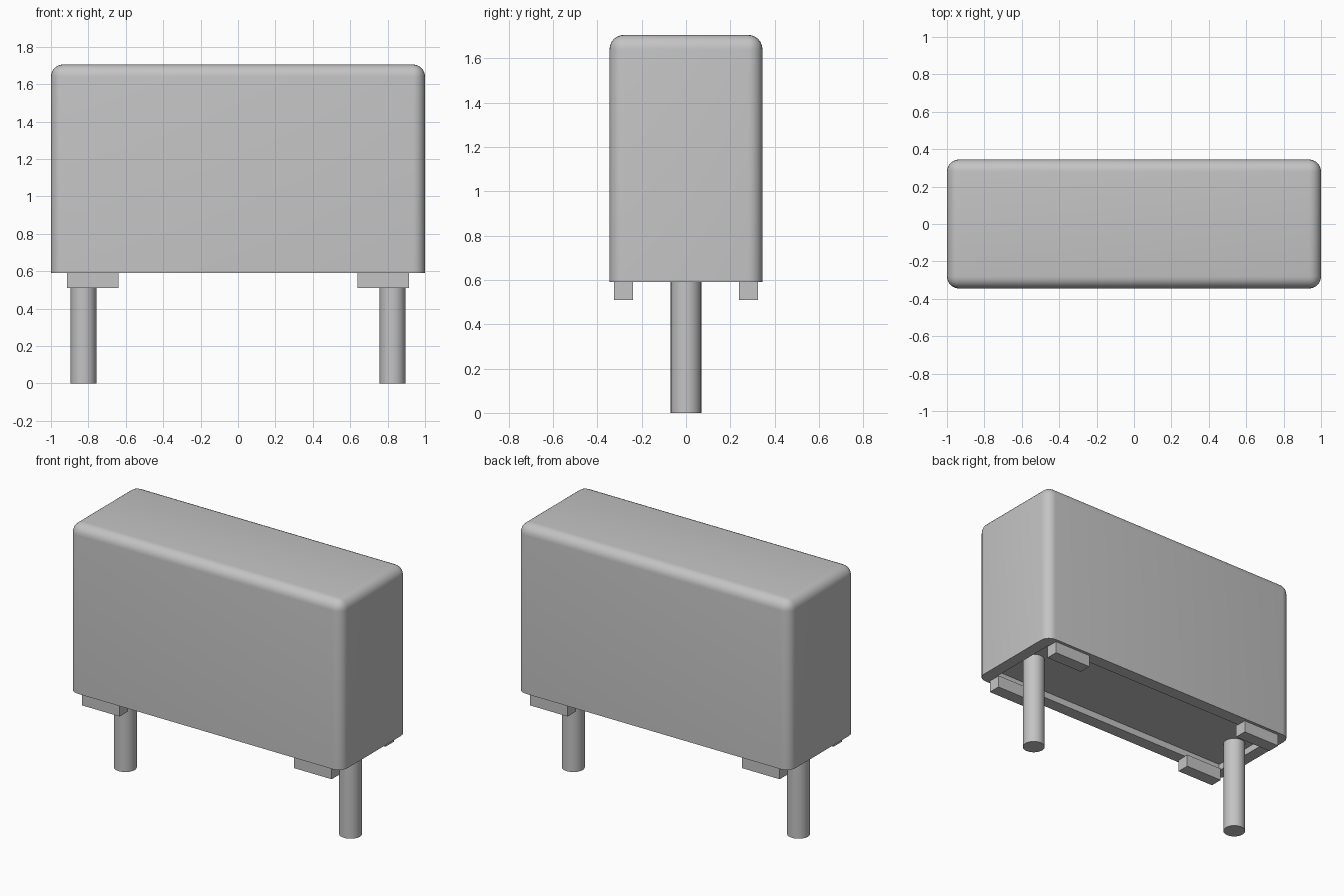
import bpy
import bmesh
from mathutils import Matrix, Vector

if "Cube" in bpy.data.objects:
    bpy.data.objects.remove(bpy.data.objects["Cube"], do_unlink=True)

GREY = (0.55, 0.55, 0.55, 1)
grey = bpy.data.materials.new("plain grey")
grey.use_nodes = True
grey.diffuse_color = GREY
grey.node_tree.nodes["Principled BSDF"].inputs["Base Color"].default_value = GREY

BASE, TOP = 0.59, 1.705


def finish(name, bm):
    bmesh.ops.recalc_face_normals(bm, faces=bm.faces)
    mesh = bpy.data.meshes.new(name)
    bm.to_mesh(mesh)
    bm.free()
    mesh.materials.append(grey)
    obj = bpy.data.objects.new(name, mesh)
    bpy.context.collection.objects.link(obj)
    return obj


def activate(obj):
    bpy.ops.object.select_all(action="DESELECT")
    obj.select_set(True)
    bpy.context.view_layer.objects.active = obj


def box(low, high):
    bm = bmesh.new()
    low, high = Vector(low), Vector(high)
    size = Matrix.Diagonal((*(high - low), 1))
    bmesh.ops.create_cube(bm, size=1, matrix=Matrix.Translation((low + high) / 2) @ size)
    return bm


# Case: rounded everywhere except around the open bottom
bm = box((-1, -0.345, BASE), (1, 0.345, TOP))
rounded = [e for e in bm.edges if max(v.co.z for v in e.verts) > BASE + 0.1]
bmesh.ops.bevel(bm, geom=rounded, offset=0.065, segments=6, profile=0.5, affect="EDGES")
case = finish("case", bm)

# Shallow recess in the underside, leaving a rim
cutter = finish("recess_cutter", box((-0.92, -0.26, BASE - 0.1), (0.92, 0.26, BASE + 0.045)))
cutter.hide_render = True
cut = case.modifiers.new("recess", "BOOLEAN")
cut.operation = "DIFFERENCE"
cut.solver = "EXACT"
cut.object = cutter
activate(case)
bpy.ops.object.modifier_apply(modifier=cut.name)
bpy.data.objects.remove(cutter, do_unlink=True)
activate(case)
bpy.ops.object.shade_smooth_by_angle()

for sx, side in ((1, "left"), (-1, "right")):
    # Round pins reaching up into the recess
    bm = bmesh.new()
    length = BASE + 0.05
    bmesh.ops.create_cone(bm, cap_ends=True, segments=32, radius1=0.069, radius2=0.069,
                          depth=length, matrix=Matrix.Translation((sx * 0.826, 0, length / 2)))
    pin = finish(f"{side}_pin", bm)
    activate(pin)
    bpy.ops.object.shade_smooth_by_angle()

    # Standoff feet under the rim
    for sy, end in ((-1, "front"), (1, "back")):
        xs = sorted((sx * 0.64, sx * 0.915))
        ys = sorted((sy * 0.24, sy * 0.325))
        finish(f"{end}_{side}_foot", box((xs[0], ys[0], 0.51), (xs[1], ys[1], BASE + 0.003)))
